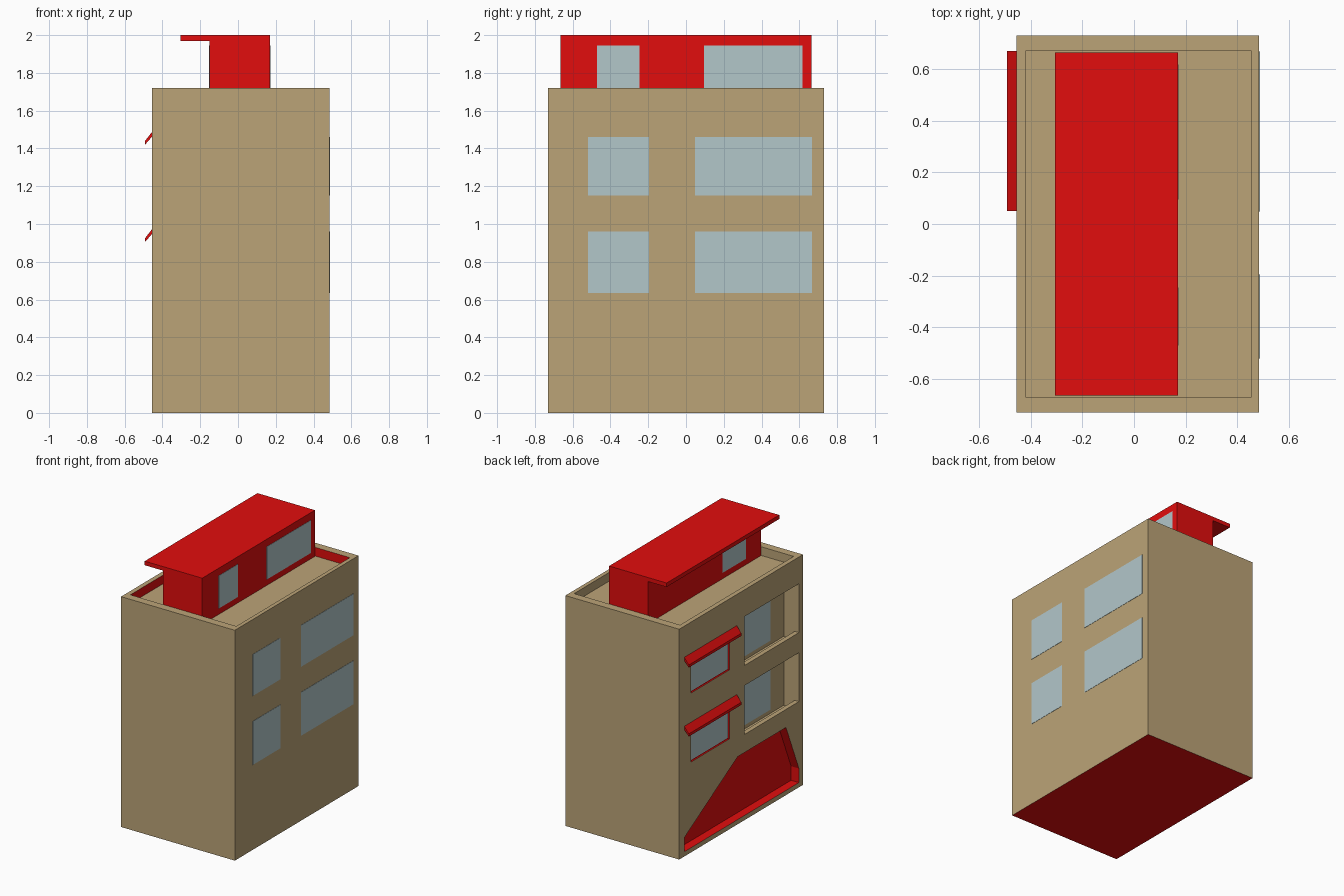
import bpy, bmesh

if "Cube" in bpy.data.objects:
    bpy.data.objects.remove(bpy.data.objects["Cube"])


def material(name, rgb):
    m = bpy.data.materials.new(name)
    m.diffuse_color = (*rgb, 1)
    m.use_nodes = True
    m.node_tree.nodes["Principled BSDF"].inputs["Base Color"].default_value = m.diffuse_color
    return m


TAN = material("tan_plaster", (0.50, 0.37, 0.185))
RED = material("red_paint", (0.76, 0.004, 0.004))
GLASS = material("pale_glass", (0.45, 0.57, 0.59))


def prism(name, profile, axis, lo, hi, mat):
    """Extrude a 2D profile along x (points are y,z) or along y (points are x,z)."""
    place = (lambda p, t: (t, p[0], p[1])) if axis == "x" else (lambda p, t: (p[0], t, p[1]))
    bm = bmesh.new()
    a = [bm.verts.new(place(p, lo)) for p in profile]
    b = [bm.verts.new(place(p, hi)) for p in profile]
    bm.faces.new(a)
    bm.faces.new(b)
    n = len(profile)
    for i in range(n):
        j = (i + 1) % n
        bm.faces.new((a[i], a[j], b[j], b[i]))
    bmesh.ops.recalc_face_normals(bm, faces=bm.faces)
    me = bpy.data.meshes.new(name)
    bm.to_mesh(me)
    bm.free()
    me.materials.append(mat)
    ob = bpy.data.objects.new(name, me)
    bpy.context.collection.objects.link(ob)
    return ob


def box(name, x, y, z, mat):
    return prism(name, [(y[0], z[0]), (y[1], z[0]), (y[1], z[1]), (y[0], z[1])],
                 "x", x[0], x[1], mat)


def cut(target, cutter):
    """Subtract the cutter, keep its material on the new faces, then remove it."""
    mod = target.modifiers.new("cut", "BOOLEAN")
    mod.operation = "DIFFERENCE"
    mod.solver = "EXACT"
    mod.material_mode = "TRANSFER"
    mod.object = cutter
    cutter.hide_render = True
    bpy.context.view_layer.objects.active = target
    bpy.ops.object.modifier_apply(modifier=mod.name)
    bpy.data.objects.remove(cutter)


LEFT, RIGHT, TOP, DECK = -0.455, 0.485, 1.72, 1.655

# Main block with the sunken roof deck
body = box("building_body", (LEFT, RIGHT), (-0.73, 0.73), (0, TOP), TAN)
cut(body, box("deck_cutter", (-0.42, 0.455), (-0.67, 0.67), (DECK, 1.9), TAN))

# Ground floor entrance recess with sloped sides
entrance = [(0.67, 0.035), (0.67, 0.14), (0.04, 0.505), (-0.53, 0.505),
            (-0.683, 0.14), (-0.683, 0.035)]
cut(body, prism("entrance_cutter", entrance, "x", LEFT - 0.1, LEFT + 0.065, RED))

for level, z in (("lower", 0.635), ("upper", 1.15)):
    # Balcony: opening through the thin outer wall, larger cavity behind it
    cut(body, box("cavity_cutter", (-0.42, -0.325), (-0.69, 0.0), (z - 0.06, z + 0.41), TAN))
    cut(body, box("opening_cutter", (-0.6, -0.40), (-0.683, -0.042), (z + 0.005, z + 0.37), TAN))
    box(level + "_balcony_window", (-0.328, -0.32), (-0.526, -0.2), (z - 0.03, z + 0.31), GLASS)

    # Left window in a shallow red reveal
    cut(body, box("window_cutter", (-0.6, LEFT + 0.012), (0.136, 0.59), (z + 0.04, z + 0.31), RED))
    box(level + "_left_window", (LEFT + 0.008, LEFT + 0.02), (0.142, 0.584),
        (z + 0.048, z + 0.305), GLASS)

    # Sloping awning
    t = z + 0.34
    prism(level + "_awning", [(LEFT + 0.002, t), (-0.492, t - 0.05), (-0.492, t - 0.07),
                              (LEFT + 0.002, t - 0.025)], "y", 0.05, 0.67, RED)

    # Flush windows on the right wall
    for part, y in (("small", (-0.52, -0.195)), ("wide", (0.048, 0.668))):
        box(f"{level}_{part}_right_window", (RIGHT - 0.004, RIGHT + 0.002), y,
            (z, z + (0.325 if level == "lower" else 0.31)), GLASS)

# Red underside and the two red parapet linings
body.data.materials.clear()
body_red = []
for p in body.data.polygons:
    c, n = p.center, p.normal
    lining = DECK < c.z < TOP - 0.001 and ((n.x > 0.9 and c.x < -0.3) or (n.y < -0.9 and c.y > 0.3))
    in_entrance = LEFT + 0.001 < c.x < LEFT + 0.07 and 0.03 < c.z < 0.51 and abs(c.y) < 0.7
    in_window = LEFT + 0.001 < c.x < LEFT + 0.013 and 0.13 < c.y < 0.6 and c.z < 1.5
    body_red.append(1 if n.z < -0.9 and c.z < 0.01 or lining or in_entrance or in_window else 0)
for m in (TAN, RED):
    body.data.materials.append(m)
body.data.polygons.foreach_set("material_index", body_red)

# Rooftop room with overhanging roof
prism("rooftop_room", [(-0.152, DECK), (0.17, DECK), (0.17, 2.0), (-0.305, 2.0),
                       (-0.305, 1.97), (-0.152, 1.97)], "y", -0.665, 0.665, RED)
for name, x, y in (("rooftop_small_window", 0.17, (-0.47, -0.245)),
                   ("rooftop_wide_window", 0.17, (0.095, 0.618)),
                   ("rooftop_left_window", -0.152, (-0.486, -0.213))):
    box(name, (x - 0.002, x + 0.002), y, (1.70, 1.945), GLASS)
